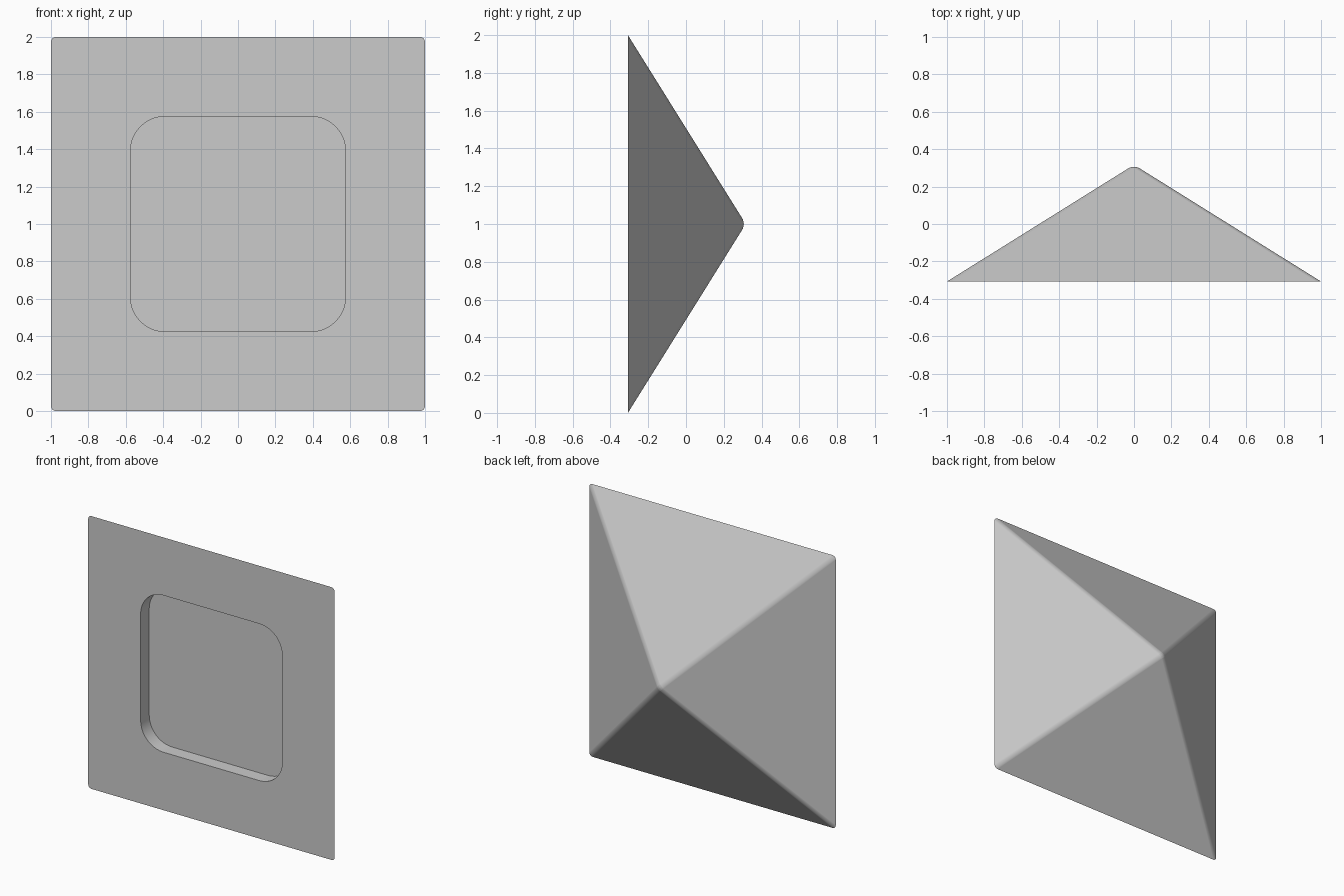
import bpy, bmesh, math
from mathutils import Vector

if "Cube" in bpy.data.objects:
    bpy.data.objects.remove(bpy.data.objects["Cube"])

HALF, FRONT, HEIGHT = 1.0, -0.3075, 0.624      # base half width, base plane, sharp height
RIM, RADIUS, DEPTH = 0.575, 0.185, 0.10        # recess half width, corner radius, depth
CENTRE = Vector((0, 0, 1))


def rounded_square(y, steps=10):
    """Points of the recess outline at depth y."""
    points = []
    c = RIM - RADIUS
    for quarter, (sx, sz) in enumerate([(1, 1), (-1, 1), (-1, -1), (1, -1)]):
        for i in range(steps + 1):
            a = math.pi / 2 * (quarter + i / steps)
            points.append(CENTRE + Vector((sx * c + RADIUS * math.cos(a), y,
                                           sz * c + RADIUS * math.sin(a))))
    return points


def loop_edges(bm, verts):
    return [bm.edges.new((v, verts[i - 1])) for i, v in enumerate(verts)]


bm = bmesh.new()

# pyramid sides pointing backwards
corners = [bm.verts.new(CENTRE + Vector((sx * HALF, FRONT, sz * HALF)))
           for sx, sz in [(1, 1), (-1, 1), (-1, -1), (1, -1)]]
apex = bm.verts.new(CENTRE + Vector((0, FRONT + HEIGHT, 0)))
for i, v in enumerate(corners):
    bm.faces.new((corners[i - 1], v, apex))
base = bm.faces.new(corners)

# softly rounded ridges and tip
bmesh.ops.bevel(bm, geom=list(apex.link_edges), offset=0.021, segments=8,
                profile=0.5, affect='EDGES', clamp_overlap=True)

# replace the plain base with one that has a rounded recess
bm.normal_update()
base = min(bm.faces, key=lambda f: f.calc_center_median().y)
outline = list(base.edges)
bmesh.ops.delete(bm, geom=[base], context='FACES_ONLY')
rim = [bm.verts.new(p) for p in rounded_square(FRONT)]
floor = [bm.verts.new(p) for p in rounded_square(FRONT + DEPTH)]
rim_edges = loop_edges(bm, rim)
bmesh.ops.triangle_fill(bm, edges=outline + rim_edges, use_beauty=True,
                        use_dissolve=False, normal=(0, -1, 0))
# drop any fill that covers the opening
inside = [f for f in bm.faces if all(v in set(rim) for v in f.verts)
          and max(abs(f.calc_center_median().x), abs(f.calc_center_median().z - 1)) < RIM - 0.02]
bmesh.ops.delete(bm, geom=inside, context='FACES_ONLY')
for i in range(len(rim)):
    bm.faces.new((rim[i - 1], rim[i], floor[i], floor[i - 1]))
bm.faces.new(floor)
bmesh.ops.recalc_face_normals(bm, faces=bm.faces[:])

mesh = bpy.data.meshes.new("pyramid_stud")
bm.to_mesh(mesh)
bm.free()
stud = bpy.data.objects.new("pyramid_stud", mesh)
bpy.context.collection.objects.link(stud)

# plain grey
grey = bpy.data.materials.new("light_grey")
grey.use_nodes = True
colour = (0.6, 0.6, 0.6, 1)
grey.diffuse_color = colour
grey.node_tree.nodes["Principled BSDF"].inputs["Base Color"].default_value = colour
mesh.materials.append(grey)

# smooth ridges, crisp base and recess
bpy.context.view_layer.objects.active = stud
stud.select_set(True)
bpy.ops.object.shade_smooth_by_angle(angle=math.radians(30))
weighted = stud.modifiers.new("flat_faces", 'WEIGHTED_NORMAL')
weighted.keep_sharp = True
